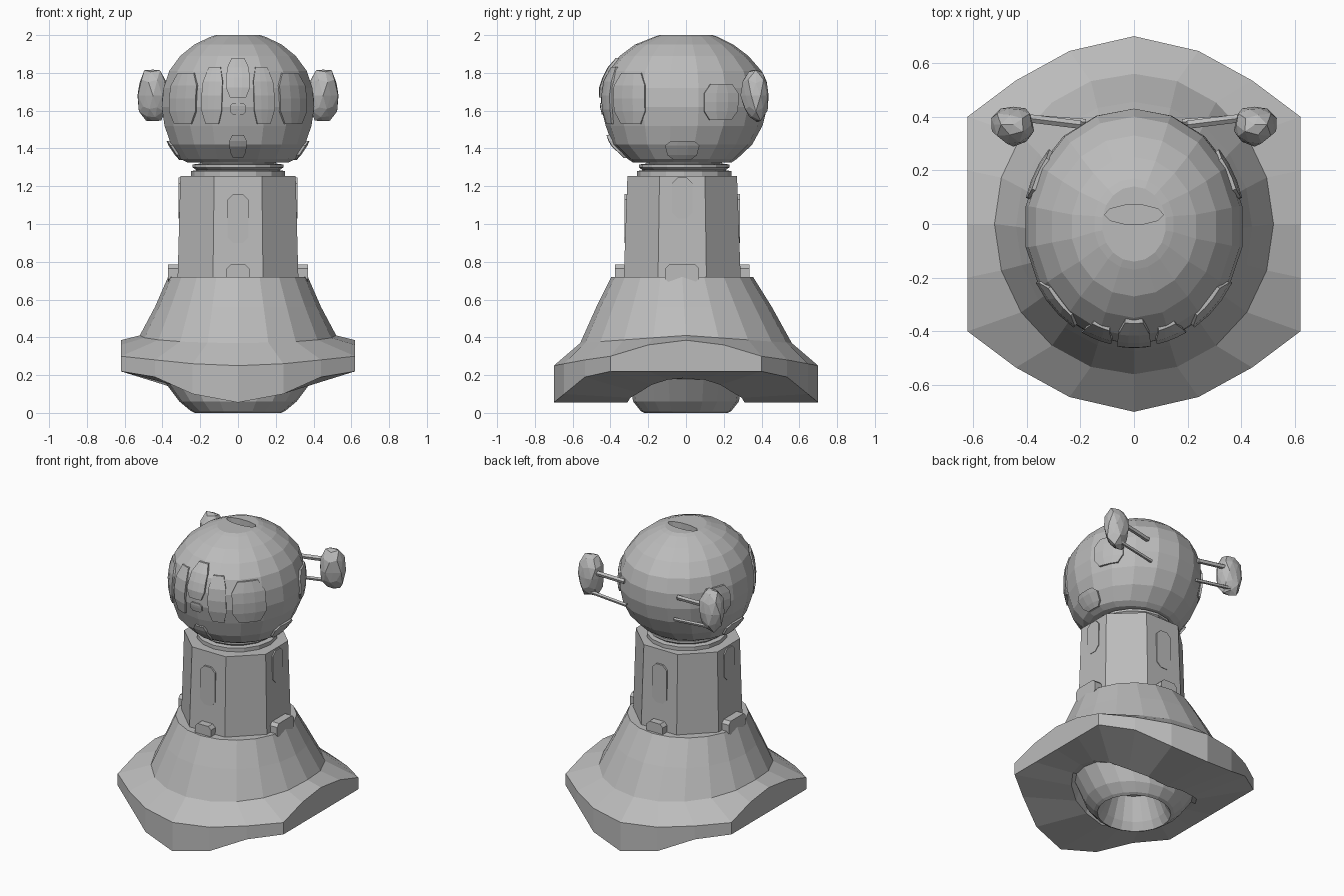
import bpy, bmesh, math, random
from mathutils import Vector, Matrix

if "Cube" in bpy.data.objects:
    bpy.data.objects.remove(bpy.data.objects["Cube"])

random.seed(4)
grey = bpy.data.materials.new("plain grey")
grey.diffuse_color = (0.5, 0.5, 0.5, 1)
grey.use_nodes = True
grey.node_tree.nodes["Principled BSDF"].inputs["Base Color"].default_value = grey.diffuse_color


def finish(name, bm):
    bmesh.ops.recalc_face_normals(bm, faces=bm.faces)
    me = bpy.data.meshes.new(name)
    bm.to_mesh(me)
    bm.free()
    me.materials.append(grey)
    ob = bpy.data.objects.new(name, me)
    bpy.context.collection.objects.link(ob)
    return ob


def ellipse(rx, ry, z, n=20, cy=0.0, phase=0.0):
    return [Vector((rx * math.cos(phase + i * math.tau / n),
                    cy + ry * math.sin(phase + i * math.tau / n), z)) for i in range(n)]


def loft(name, rings):
    bm = bmesh.new()
    vs = [[bm.verts.new(p) for p in r] for r in rings]
    n = len(rings[0])
    for a, b in zip(vs, vs[1:]):
        for i in range(n):
            j = (i + 1) % n
            bm.faces.new((a[i], a[j], b[j], b[i]))
    bm.faces.new(vs[0][::-1])
    bm.faces.new(vs[-1])
    return finish(name, bm)


def interp(table, t):
    # table rows: key, values...
    if t <= table[0][0]:
        return table[0][1:]
    for a, b in zip(table, table[1:]):
        if t <= b[0]:
            k = (t - a[0]) / (b[0] - a[0])
            return [u + (v - u) * k for u, v in zip(a[1:], b[1:])]
    return table[-1][1:]


# Flared skirt with a clipped, arched rim and a hollow foot below
quarter = [(.62, 0), (.62, .2), (.62, .4), (.44, .535), (.24, .645), (0, .70)]
outline = quarter + [(-x, y) for x, y in quarter[-2::-1]]
outline += [(x, -y) for x, y in outline[-2:0:-1]]
keel = [(0, .055), (.24, .10), (.44, .19), (.62, .22)]
rim_top = [(0, .385), (.2, .36), (.4, .30), (.54, .28), (.70, .25)]


def under(p):
    return Vector((p[0], p[1], interp(keel, abs(p[0]))[0]))


foot = [Vector((p.x, p.y, .41 - .04 * abs(p.y) / .56)) for p in ellipse(.52, .56, 0)]
loft("skirt", [
    ellipse(.14, .14, .20), ellipse(.20, .19, .05), ellipse(.23, .22, 0.0),
    ellipse(.25, .24, .01), ellipse(.31, .28, .06), ellipse(.40, .30, .18),
    [under(p) for p in ellipse(.43, .31, 0)],
    [under(p) for p in outline],
    [Vector((x, y, interp(rim_top, abs(y))[0])) for x, y in outline],
    foot,
    ellipse(.44, .465, .56, cy=-.01),
    ellipse(.37, .375, .72, cy=-.02)])

# Octagonal torso and stepped collar
k = 1 / math.cos(math.pi / 8)
loft("torso", [ellipse(a * k, b * k, z, 8, -.02, math.pi / 8)
               for a, b, z in ((.32, .31, .70), (.305, .29, 1.255))])
loft("collar", [ellipse(r, r, z, 16, -.01) for r, z in
                ((.25, 1.25), (.25, 1.28), (.22, 1.285), (.24, 1.30), (.24, 1.315), (.20, 1.32), (.20, 1.35))])


# Panels and stepped blocks on the four torso sides
def panel(name, side, dist, w, z0, z1, depth, chamfer):
    h = w / 2
    c = chamfer
    pts = [(-h + c, z0), (h - c, z0), (h, z0 + c), (h, z1 - c),
           (h - c, z1), (-h + c, z1), (-h, z1 - c), (-h, z0 + c)]
    bm = bmesh.new()
    f = bm.faces.new([bm.verts.new((x, -dist, z)) for x, z in pts])
    ex = bmesh.ops.extrude_face_region(bm, geom=[f])
    for v in ex["geom"]:
        if isinstance(v, bmesh.types.BMVert):
            v.co.y += depth
    m = Matrix.Translation((0, -.02, 0)) @ Matrix.Rotation(side * math.pi / 2, 4, 'Z')
    bmesh.ops.transform(bm, matrix=m, verts=bm.verts)
    return finish(name, bm)


for s, where in enumerate(("front", "right", "back", "left")):
    sideways = s % 2
    d = .314 if sideways else .306
    z0, z1 = (1.03, 1.245) if sideways else (.90, 1.16)
    panel("torso_panel_" + where, s, d, .11, z0, z1, .03, .03)
    panel("waist_block_" + where, s, .37 if sideways else .355,
          .18 if sideways else .12, .69, .785, .10, .02)

# Faceted head, slightly longer front to back
profile = [(1.325, .27, .26, -.02), (1.345, .31, .29, -.02), (1.42, .36, .37, -.02),
           (1.52, .395, .415, -.01), (1.62, .41, .44, -.01), (1.72, .40, .44, -.01),
           (1.81, .37, .41, -.01), (1.89, .31, .34, -.01), (1.95, .235, .26, -.01),
           (1.99, .15, .17, 0), (2.0, .12, .14, 0)]
head = loft("head", [ellipse(rx, ry, z, 18, cy, math.pi / 18) for z, rx, ry, cy in profile])

# Lens-shaped slot in the crown
cutter = loft("crown_slot_cutter", [ellipse(.11, .037, z, 10, .035) for z in (1.9, 2.1)])
cutter.hide_render = True
cutter.hide_viewport = False
cut = head.modifiers.new("crown_slot", 'BOOLEAN')
cut.operation = 'DIFFERENCE'
cut.solver = 'EXACT'
cut.object = cutter
bpy.context.view_layer.objects.active = head
head.select_set(True)
bpy.ops.object.modifier_apply(modifier="crown_slot")
bpy.data.objects.remove(cutter)


# Curved plates that follow the head surface; angle 0 is the front
def head_plate(name, a0, a1, z0, z1, lift, nu=3, nv=4):
    bm = bmesh.new()
    layers = []
    for off in (lift, -.03):
        g = []
        for j in range(nv + 1):
            z = z0 + (z1 - z0) * j / nv
            rx, ry, cy = interp(profile, z)
            squeeze = .65 if j in (0, nv) else 1
            row = []
            for i in range(nu + 1):
                t = (2 * i / nu - 1) * squeeze
                a = math.radians((a0 + a1) / 2 + t * (a1 - a0) / 2)
                row.append(bm.verts.new((math.sin(a) * (rx + off), cy - math.cos(a) * (ry + off), z)))
            g.append(row)
        for j in range(nv):
            for i in range(nu):
                bm.faces.new((g[j][i], g[j][i + 1], g[j + 1][i + 1], g[j + 1][i]))
        layers.append(g)
    loops = []
    for g in layers:
        loops.append(g[0] + [r[-1] for r in g[1:-1]] + g[-1][::-1] + [r[0] for r in g[-2:0:-1]])
    n = len(loops[0])
    for i in range(n):
        j = (i + 1) % n
        bm.faces.new((loops[0][i], loops[0][j], loops[1][j], loops[1][i]))
    return finish(name, bm)


head_plate("brow_plate", -9, 9, 1.67, 1.88, .012)
head_plate("nose_plate", -6, 6, 1.58, 1.64, .006)
head_plate("chin_plate", -7, 7, 1.35, 1.47, .014)
for s, side in ((1, "right"), (-1, "left")):
    head_plate("face_plate_" + side, s * 12, s * 28, 1.53, 1.83, .008)
    head_plate("cheek_plate_" + side, s * 33, s * 62, 1.53, 1.80, .008)
    head_plate("temple_plate_" + side, s * 104, s * 130, 1.55, 1.74, .008)
    head_plate("jaw_arch_" + side, s * 76, s * 104, 1.34, 1.44, .012)


# Rough ear rosettes at the back, held by thin struts, mirrored
def strut(bm, a, b, r):
    a, b = Vector(a), Vector(b)
    m = Matrix.Translation((a + b) / 2) @ (b - a).to_track_quat('Z', 'Y').to_matrix().to_4x4()
    bmesh.ops.create_cone(bm, cap_ends=True, segments=5, radius1=r, radius2=r,
                          depth=(b - a).length, matrix=m)


bm = bmesh.new()
ball = bmesh.ops.create_icosphere(bm, subdivisions=2, radius=1)["verts"]
for v in ball:
    v.co *= random.uniform(.82, 1.05)
    v.co = Vector((.45 + v.co.x * .085, .37 + v.co.y * .08, 1.68 + v.co.z * .155))
strut(bm, (.20, .37, 1.70), (.44, .40, 1.72), .016)
strut(bm, (.18, .38, 1.55), (.44, .40, 1.58), .012)
ears = finish("ears", bm)
ears.modifiers.new("mirror", 'MIRROR').use_clip = False
